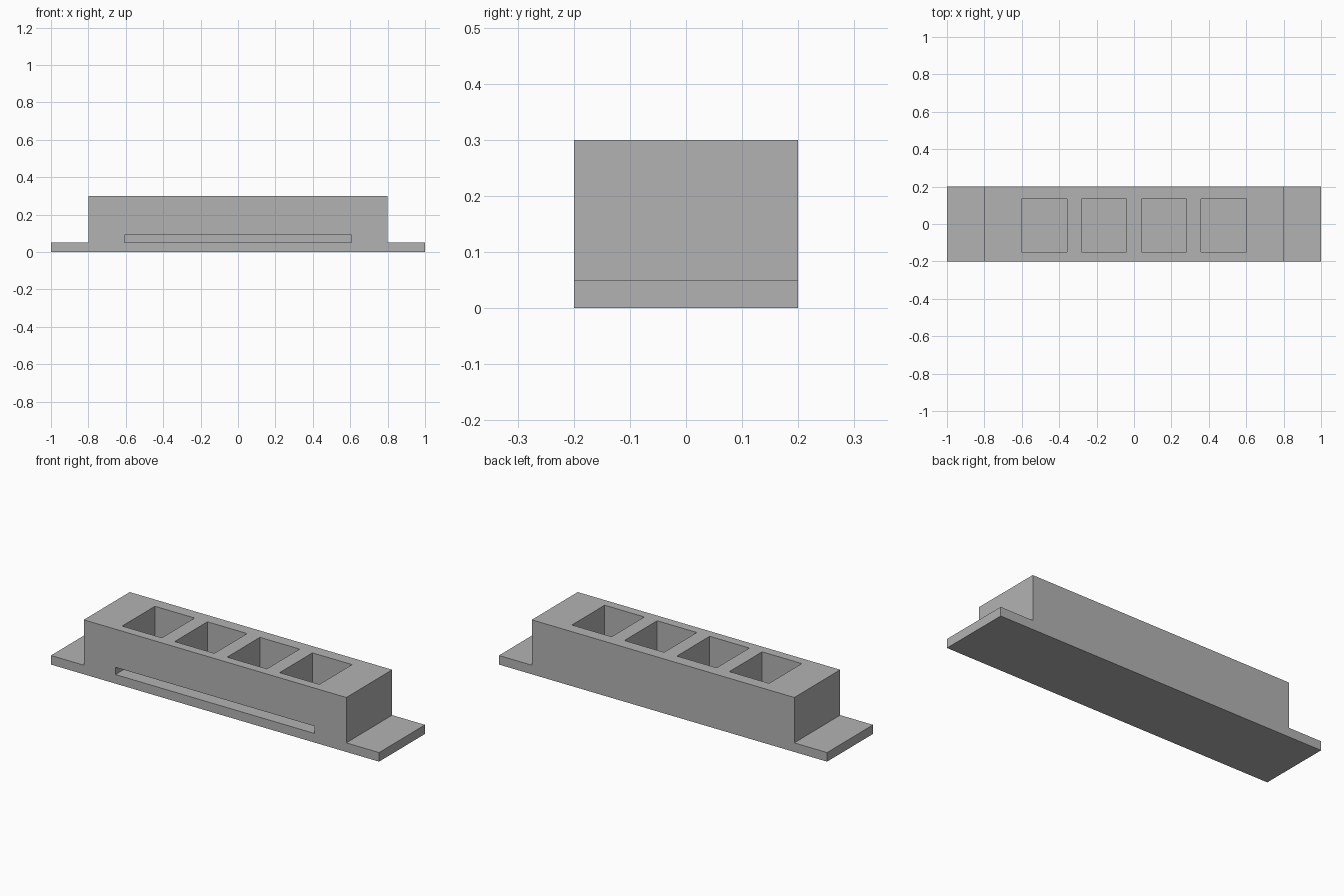
import bpy
import bmesh

cube = bpy.data.objects.get("Cube")
if cube:
    bpy.data.objects.remove(cube, do_unlink=True)

# One plain grey material
grey = bpy.data.materials.new("plain grey")
grey.use_nodes = True
colour = (0.45, 0.45, 0.45, 1)
grey.diffuse_color = colour
grey.node_tree.nodes["Principled BSDF"].inputs["Base Color"].default_value = colour


def make_object(name, bm):
    bmesh.ops.recalc_face_normals(bm, faces=bm.faces[:])
    mesh = bpy.data.meshes.new(name)
    bm.to_mesh(mesh)
    bm.free()
    mesh.materials.append(grey)
    obj = bpy.data.objects.new(name, mesh)
    bpy.context.collection.objects.link(obj)
    return obj


def extrude_profile(name, profile, y0, y1):
    """Sweep an x-z outline from y0 to y1."""
    bm = bmesh.new()
    face = bm.faces.new([bm.verts.new((x, y0, z)) for x, z in profile])
    swept = bmesh.ops.extrude_face_region(bm, geom=[face])["geom"]
    verts = [v for v in swept if isinstance(v, bmesh.types.BMVert)]
    bmesh.ops.translate(bm, verts=verts, vec=(0, y1 - y0, 0))
    return make_object(name, bm)


def box(name, x0, x1, y0, y1, z0, z1):
    return extrude_profile(name, [(x0, z0), (x1, z0), (x1, z1), (x0, z1)], y0, y1)


def cut(target, cutter):
    mod = target.modifiers.new(cutter.name, "BOOLEAN")
    mod.operation = "DIFFERENCE"
    mod.solver = "EXACT"
    mod.object = cutter
    cutter.hide_render = True
    cutter.hide_viewport = True
    cutter.display_type = "WIRE"


# Housing with a mounting flange at each end
half = [(1, 0), (1, 0.05), (0.8, 0.05), (0.8, 0.3)]
outline = half + [(-x, z) for x, z in reversed(half)]
housing = extrude_profile("housing", outline, -0.2, 0.2)

# Four open pockets in the top
FLOOR = 0.05
for i in range(4):
    centre = (i - 1.5) * 0.32
    cut(housing, box(f"pocket_cutter_{i + 1}", centre - 0.121, centre + 0.121,
                     -0.15, 0.135, FLOOR, 0.4))

# Long front slot that runs through the bottoms of the pockets
cut(housing, box("slot_cutter", -0.607, 0.607, -0.3, 0.13, FLOOR, 0.09))

# Bake the cuts, then discard the cutters
bpy.context.view_layer.update()
graph = bpy.context.evaluated_depsgraph_get()
baked = bpy.data.meshes.new_from_object(housing.evaluated_get(graph))
cutters = [mod.object for mod in housing.modifiers]
housing.modifiers.clear()
housing.data = baked
baked.name = "housing"
for cutter in cutters:
    bpy.data.objects.remove(cutter, do_unlink=True)
